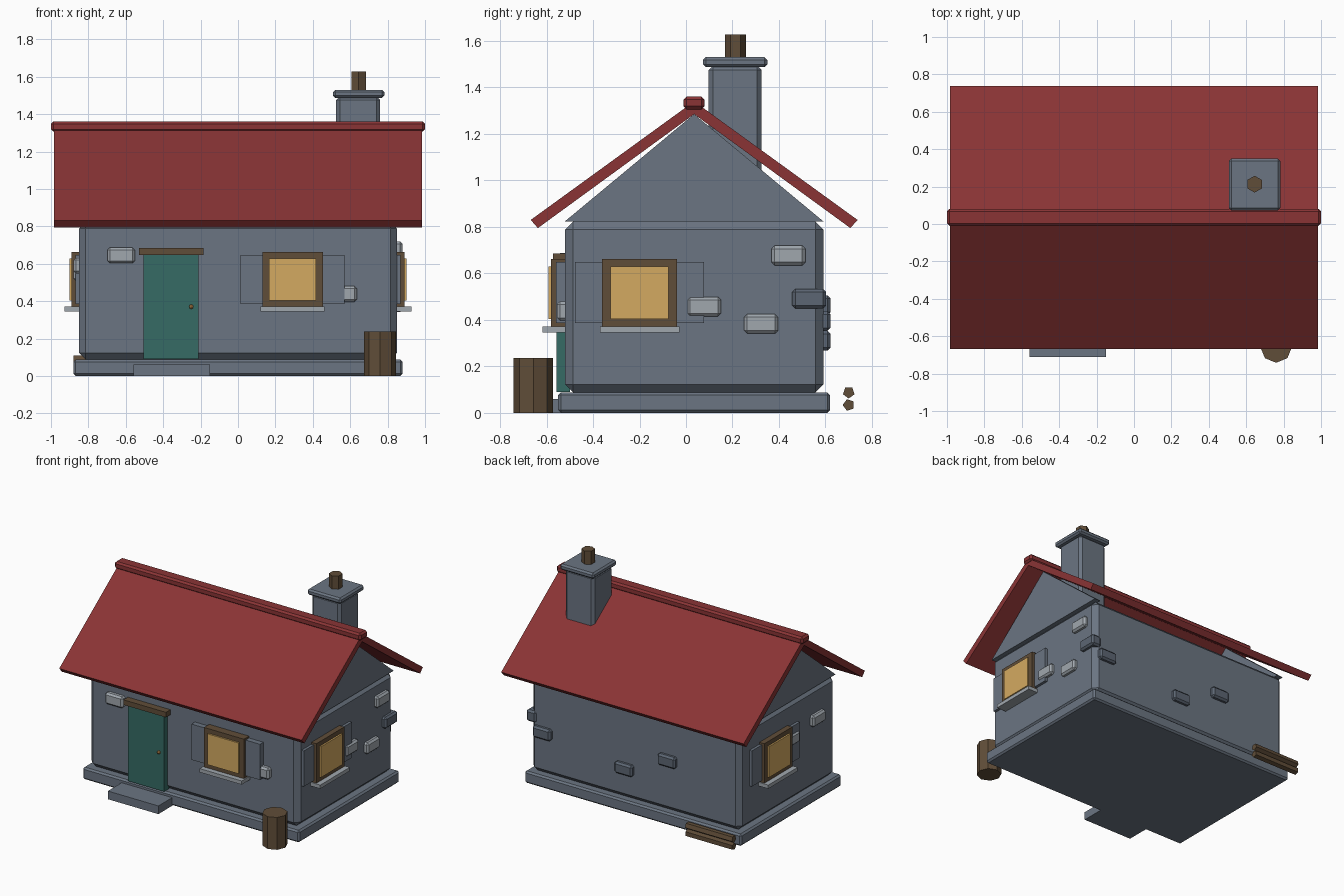
import bpy, bmesh, math
from mathutils import Vector, Matrix

if "Cube" in bpy.data.objects:
    bpy.data.objects.remove(bpy.data.objects["Cube"])


def material(name, r, g, b):
    m = bpy.data.materials.new(name)
    lin = [((c / 255 + 0.055) / 1.055) ** 2.4 for c in (r, g, b)]
    m.diffuse_color = (*lin, 1)
    m.use_nodes = True
    m.node_tree.nodes["Principled BSDF"].inputs["Base Color"].default_value = m.diffuse_color
    return m


STONE = material("wall stone", 107, 117, 130)
DARK = material("dark stone", 92, 102, 115)
LIGHT = material("light stone", 160, 167, 174)
RED = material("roof red", 138, 52, 53)
WOOD = material("dark wood", 96, 77, 56)
TEAL = material("door teal", 54, 107, 101)
GLOW = material("window amber", 212, 170, 97)
BRASS = material("brass", 205, 150, 85)


def add(name, bm, mat):
    bmesh.ops.recalc_face_normals(bm, faces=bm.faces)
    me = bpy.data.meshes.new(name)
    bm.to_mesh(me)
    bm.free()
    me.materials.append(mat)
    ob = bpy.data.objects.new(name, me)
    bpy.context.collection.objects.link(ob)
    return ob


def box(name, x, y, z, mat, bevel=0):
    """Box from (min, max) ranges, with optional single chamfer."""
    bm = bmesh.new()
    bmesh.ops.create_cube(bm, size=1)
    for v in bm.verts:
        v.co = Vector([(a + b) / 2 + c * (b - a) for (a, b), c in zip((x, y, z), v.co)])
    if bevel:
        bmesh.ops.bevel(bm, geom=bm.edges[:], offset=bevel, segments=1, affect='EDGES')
    return add(name, bm, mat)


def prism(name, pts, x0, x1, mat):
    """Extrude a (y, z) profile along x."""
    bm = bmesh.new()
    f = bm.faces.new([bm.verts.new((x0, y, z)) for y, z in pts])
    r = bmesh.ops.extrude_face_region(bm, geom=[f])
    vs = [v for v in r["geom"] if isinstance(v, bmesh.types.BMVert)]
    bmesh.ops.translate(bm, verts=vs, vec=(x1 - x0, 0, 0))
    return add(name, bm, mat)


def post(name, x, y, z0, z1, r, sides, mat):
    """Upright prism with a vertex on the y axis."""
    bm = bmesh.new()
    bmesh.ops.create_cone(bm, cap_ends=True, segments=sides, radius1=r, radius2=r, depth=z1 - z0,
                          matrix=Matrix.Translation((x, y, (z0 + z1) / 2)))
    return add(name, bm, mat)


MID = 0.035  # ridge line in y

# Foundation, walls and gable ends
box("foundation", (-.88, .88), (-.55, .62), (0, .088), STONE, .012)
box("walls", (-.85, .85), (-.52, .592), (.088, .823), STONE, .035)
for s, side in ((-1, "left"), (1, "right")):
    prism(side + "_gable", [(MID - .557, .823), (MID + .557, .823), (MID, 1.285)],
          s * .80, s * .85, STONE)

# Roof slopes and ridge cap
for s, side in ((-1, "front"), (1, "back")):
    prism(side + "_roof", [(MID, 1.285), (MID + s * .672, .795), (MID + s * .703, .83), (MID, 1.34)],
          -.985, .985, RED)
box("ridge_cap", (-1, 1), (MID - .045, MID + .045), (1.306, 1.36), RED, .013)

# Chimney
box("chimney", (.525, .76), (.097, .325), (.95, 1.495), STONE, .02)
box("chimney_cap", (.508, .782), (.073, .35), (1.487, 1.53), STONE, .012)
post("chimney_pot", .645, .213, 1.52, 1.627, .045, 6, WOOD)

# Door, lintel, knob and step
box("door", (-.505, -.21), (-.556, -.5), (.09, .65), TEAL)
box("door_lintel", (-.53, -.185), (-.572, -.5), (.648, .685), WOOD)
bm = bmesh.new()
bmesh.ops.create_uvsphere(bm, u_segments=6, v_segments=4, radius=.013,
                          matrix=Matrix.Translation((-.25, -.562, .37)))
add("door_knob", bm, BRASS)
box("door_step", (-.56, -.15), (-.71, -.5), (0, .06), STONE)


def on_wall(name, wall, u, out, z, mat, bevel=0):
    """Box on a wall: u = range along the wall, out = range outward from the centre."""
    a, b = out
    if wall in ("front", "left"):
        a, b = -b, -a
    xy = (u, (a, b)) if wall in ("front", "back") else ((a, b), u)
    return box(wall + "_" + name, *xy, z, mat, bevel)


# Windows: shutters, frame, pane and sill on three walls
for wall, c, d in (("front", .292, .54), ("right", -.2, .85), ("left", .2, .85)):
    for s in (-1, 1):
        on_wall("shutter", wall, sorted((c + s * .14, c + s * .278)), (d - .04, d + .02), (.386, .648), STONE)
    for s in (-1, 1):
        on_wall("frame_side", wall, sorted((c + s * .125, c + s * .162)), (d - .04, d + .04), (.37, .662), WOOD)
    for z in ((.37, .403), (.629, .662)):
        on_wall("frame_rail", wall, (c - .125, c + .125), (d - .04, d + .04), z, WOOD)
    on_wall("pane", wall, (c - .125, c + .125), (d - .04, d + .052), (.403, .629), GLOW)
    on_wall("sill", wall, (c - .171, c + .171), (d - .04, d + .078), (.345, .372), LIGHT)

# Protruding stones: wall, centre along wall, centre height, material
FACE = {"front": .555, "back": .622, "left": .88, "right": .88}
for wall, u, z, mat in (("front", -.625, .645, LIGHT), ("front", .562, .438, LIGHT),
                        ("right", .44, .677, LIGHT), ("right", .078, .457, LIGHT),
                        ("right", .323, .383, LIGHT), ("right", .53, .491, DARK),
                        ("left", -.3, .59, LIGHT), ("left", .0, .55, LIGHT),
                        ("back", .08, .31, DARK), ("back", -.27, .463, DARK),
                        ("back", .745, .395, DARK)):
    on_wall("stone", wall, (u - .073, u + .073), (FACE[wall] - .08, FACE[wall]),
            (z - .042, z + .042), mat, .013)

# Barrel by the front corner
post("barrel", .76, -.657, 0, .237, .085, 8, WOOD)

# Stacked logs behind the house
for i, z in enumerate((.034, .088)):
    pts = [(.7 + .026 * math.cos(math.pi + k * math.tau / 5 + i * .3),
            z + .026 * math.sin(math.pi + k * math.tau / 5 + i * .3)) for k in range(5)]
    prism("log", pts, -.88, -.5, WOOD)
